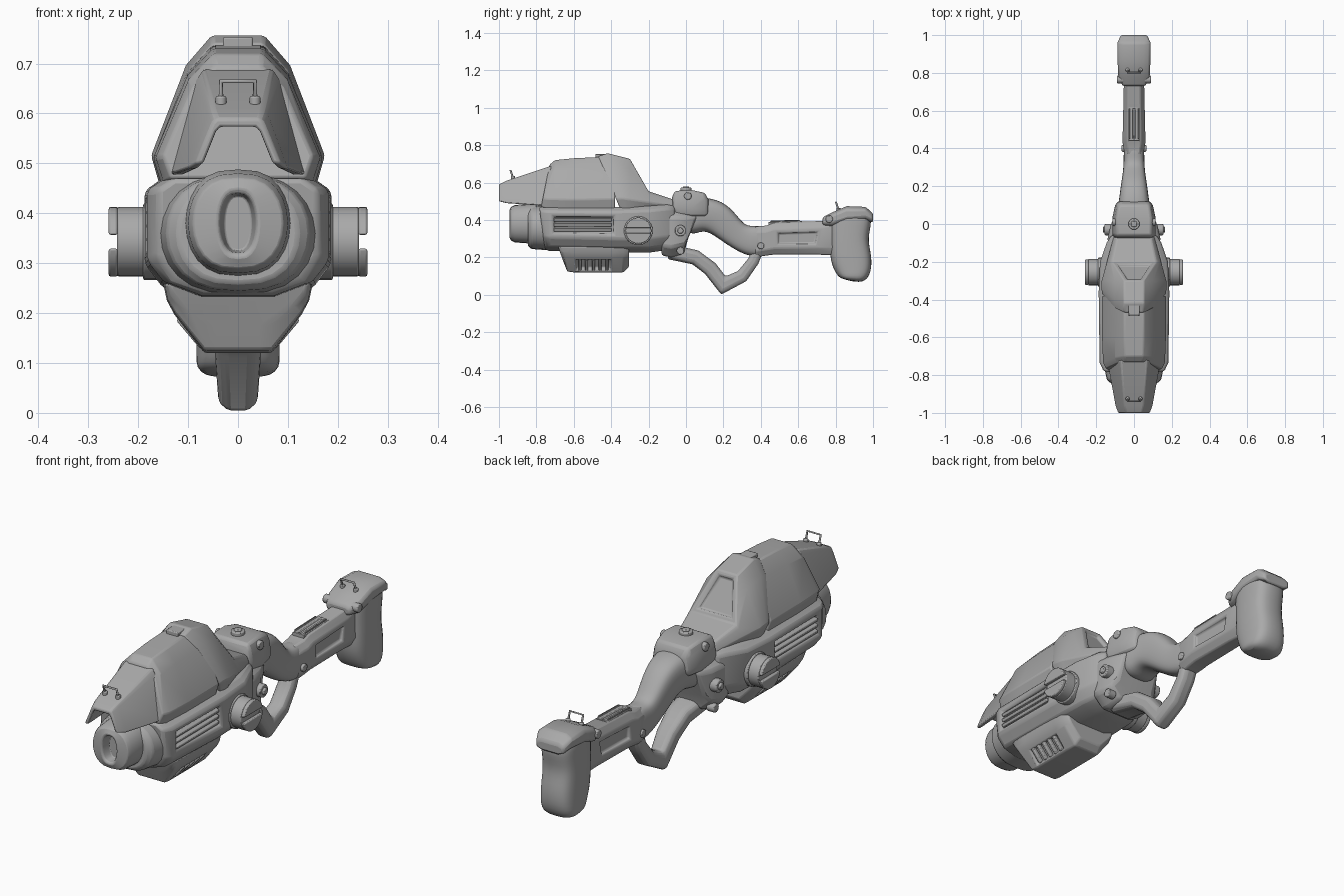
import bpy, bmesh, math
from mathutils import Matrix, Vector

cube = bpy.data.objects.get("Cube")
if cube:
    bpy.data.objects.remove(cube, do_unlink=True)

grey = bpy.data.materials.new("plain_grey")
grey.use_nodes = True
tone = (.4, .4, .4, 1)
grey.diffuse_color = tone
for node in grey.node_tree.nodes:
    if node.type == 'BSDF_PRINCIPLED':
        node.inputs["Base Color"].default_value = tone


def finish(name, bm, bevel=.004, smooth=False, mirror=False):
    """Turn a bmesh into a shaded object with its modifiers."""
    bmesh.ops.recalc_face_normals(bm, faces=bm.faces)
    mesh = bpy.data.meshes.new(name)
    bm.to_mesh(mesh)
    bm.free()
    ob = bpy.data.objects.new(name, mesh)
    bpy.context.collection.objects.link(ob)
    mesh.materials.append(grey)
    bpy.ops.object.select_all(action='DESELECT')
    bpy.context.view_layer.objects.active = ob
    ob.select_set(True)
    bpy.ops.object.shade_smooth_by_angle(angle=math.radians(80 if smooth else 32))
    if mirror:
        ob.modifiers.new("mirror", 'MIRROR')
    if smooth:
        rounding = ob.modifiers.new("rounding", 'SUBSURF')
        rounding.levels = rounding.render_levels = 2
    else:
        edges = ob.modifiers.new("edges", 'BEVEL')
        edges.width, edges.segments, edges.limit_method = bevel, 2, 'ANGLE'
    return ob


def cut(y, low, high, half, lean=0, shape=None):
    """One upright section; lean moves its top along y."""
    return Vector((0, y, low)), Vector((0, y + lean, high)), half, shape


def ring(y, radius, squash=1, middle=.38):
    """One section of a round part along y."""
    return cut(y, middle - radius, middle + radius, radius * squash)


def loft(name, shape, sections, bevel=.006, smooth=False, recess=None, margin=.02, depth=.014):
    """Skin a mirrored half shape through sections; sink the faces picked by recess."""
    bm = bmesh.new()
    rings = []
    for low, high, half, own in sections:
        right = own or shape
        outline = right + [(-x, t) for x, t in reversed(right) if x > .001]
        rings.append([bm.verts.new(low.lerp(high, t) + Vector((x * half, 0, 0)))
                      for x, t in outline])
    for a, b in zip(rings, rings[1:]):
        for i in range(len(a)):
            bm.faces.new((a[i - 1], a[i], b[i], b[i - 1]))
    bm.faces.new(rings[0])
    bm.faces.new(rings[-1])
    bmesh.ops.recalc_face_normals(bm, faces=bm.faces)
    if recess:
        faces = [f for f in bm.faces if recess(f.calc_center_median(), f.normal)]
        for thickness, sink in ((margin, 0), (.006, -depth)):
            bmesh.ops.inset_individual(bm, faces=faces, thickness=thickness, depth=sink,
                                       use_even_offset=True)
    return finish(name, bm, bevel, smooth)


def sweep(name, spine, width, smooth):
    """Loft across a bent spine of (y, z, thickness); width gives the half width at y."""
    points = [Vector((0, y, z)) for y, z, thick in spine]
    sections = []
    for i, point in enumerate(points):
        along = points[min(i + 1, len(points) - 1)] - points[max(i - 1, 0)]
        side = Vector((0, -along.z, along.y)).normalized() * spine[i][-1] / 2
        sections.append((point - side, point + side, width(point.y), None))
    return loft(name, OCTO, sections, bevel=.01, smooth=smooth)


def box(name, centre, size, tilt=0, mirror=False):
    bm = bmesh.new()
    place = Matrix.Translation(centre) @ Matrix.Rotation(tilt, 4, 'Y')
    bmesh.ops.create_cube(bm, size=1, matrix=place @ Matrix.Diagonal((*size, 1)))
    return finish(name, bm, mirror=mirror)


def disc(name, centre, radius, length, upright=False):
    """Round stud; sideways ones are mirrored."""
    bm = bmesh.new()
    turn = Matrix() if upright else Matrix.Rotation(math.pi / 2, 4, 'Y')
    bmesh.ops.create_cone(bm, cap_ends=True, segments=24, radius1=radius, radius2=radius,
                          depth=length, matrix=Matrix.Translation(centre) @ turn)
    return finish(name, bm, mirror=not upright)


def staple(name, y, z, half=.034, height=.04):
    """Small wire handle on two feet."""
    curve = bpy.data.curves.new(name, 'CURVE')
    curve.dimensions, curve.bevel_depth, curve.bevel_resolution = '3D', .005, 2
    line = curve.splines.new('POLY')
    line.points.add(3)
    corners = [(-half, 0), (-half, height), (half, height), (half, 0)]
    for point, (x, up) in zip(line.points, corners):
        point.co = (x, y - up / 3, z + up, 1)
    curve.materials.append(grey)
    bpy.context.collection.objects.link(bpy.data.objects.new(name, curve))
    for x in (-half, half):
        disc(name + "_foot", (x, y, z), .011, .02, upright=True)


# Cross-section halves: (width fraction, height fraction), from top to bottom
turns = [math.pi * i / 12 for i in range(13)]
OVAL = [(max(math.sin(a), 0) ** .75, (1 + math.cos(a)) / 2) for a in turns]
OCTO = [(.6, 1), (1, .8), (1, .2), (.6, 0)]
VISOR = [(.5, 1), (.6, .9), (1, 0), (.8, 0), (.5, .7), (.4, .8)]
SHELL = [(.3, 1), (.6, .8), (1, .2), (.9, 0)]
SLOPE = [(.8, 1), (.9, .8), (1, .3), (.9, 0)]
HULL = [(.8, 1), (1, .9), (1, .3), (.8, .1), (.4, 0)]
KEEL = [(1, 1), (.95, .75), (.85, .55), (.45, 0), (.3, 0)]

# Front visor, upper shell and rear canopy
loft("front_visor", VISOR, [cut(-1, .5, .59, .086), cut(-.96, .49, .61, .1),
                            cut(-.74, .475, .69, .14, lean=.02)])
loft("upper_shell", SHELL, [cut(-.775, .47, .695, .15, lean=.045),
                            cut(-.74, .46, .72, .165, lean=.04),
                            cut(-.6, .455, .73, .17), cut(-.38, .455, .74, .17)])
loft("rear_canopy", SHELL, [cut(-.35, .455, .74, .168, lean=-.12),
                            cut(-.32, .455, .757, .174, lean=-.1), cut(-.3, .455, .727, .172),
                            cut(-.2, .47, .553, .145, shape=SLOPE),
                            cut(-.07, .46, .51, .11, shape=SLOPE)],
     recess=lambda c, n: abs(c.x) < .01 and -.29 < c.y < -.21 and n.z > 0)
box("canopy_spine", (0, -.45, .738), (.06, .07, .03))

# Muzzle with a sunken slot, and the collar behind it
loft("muzzle", OVAL, [ring(-.9, .055, .5), ring(-.94, .06, .6), ring(-.945, .07, .6),
                      ring(-.935, .09), ring(-.915, .1), ring(-.8, .108)], bevel=.003)
loft("collar", OVAL, [ring(-.845, .1, 1.2, .36), ring(-.825, .115, 1.25, .36),
                      ring(-.7, .125, 1.35, .36)])

# Lower hull with sunken side vents
loft("lower_hull", HULL, [cut(-.755, .245, .47, .16, lean=-.03), cut(-.735, .235, .47, .182),
                          cut(-.36, .225, .47, .187), cut(-.2, .225, .475, .18),
                          cut(-.1, .24, .485, .145), cut(-.06, .26, .48, .12)], bevel=.01,
     recess=lambda c, n: abs(n.x) > .9 and -.7 < c.y < -.4, margin=.026, depth=.022)
for k in range(3):
    box("vent_slat", (.172, -.552, .347 + .027 * k), (.022, .31, .016), tilt=.35, mirror=True)

# Keel below the hull, with ribbed slots
loft("keel", KEEL, [cut(-.655, .175, .26, .14, lean=-.03), cut(-.635, .125, .26, .148, lean=-.03),
                    cut(-.6, .12, .26, .15), cut(-.39, .12, .26, .15),
                    cut(-.335, .12, .26, .148), cut(-.305, .15, .25, .13)],
     recess=lambda c, n: -.55 < c.y < -.42 and .14 < c.z < .19, margin=.012, depth=.02)
for k in range(5):
    box("keel_rib", (.092, -.567 + .036 * k, .163), (.075, .016, .02), tilt=-.87, mirror=True)

# Side knobs: a drum ending in two half discs around a slot
knob_y, knob_z, knob_radius = -.255, .343, .07
disc("knob_seat", (.17, knob_y, knob_z), knob_radius * 1.1, .04)
disc("knob_drum", (.2, knob_y, knob_z), knob_radius, .084)
for side in (-1, 1):
    bm = bmesh.new()
    arc = [.2 + (math.pi - .4) * i / 12 for i in range(13)]
    rim = [(.241, knob_y + knob_radius * math.cos(a), knob_z + side * knob_radius * math.sin(a))
           for a in arc]
    face = bm.faces.new([bm.verts.new(p) for p in rim])
    grown = bmesh.ops.extrude_face_region(bm, geom=[face])["geom"]
    bmesh.ops.translate(bm, vec=(.018, 0, 0),
                        verts=[v for v in grown if isinstance(v, bmesh.types.BMVert)])
    finish("knob_half", bm, mirror=True)

# Rear joint, sight block and screws
loft("rear_joint", OCTO, [cut(-.13, .21, .47, .13), cut(-.08, .2, .47, .14),
                          cut(-.01, .22, .46, .125), cut(0, .27, .45, .1, lean=.07)], bevel=.012)
loft("sight_block", SLOPE, [cut(-.075, .44, .52, .1), cut(-.06, .43, .555, .115),
                            cut(.03, .42, .56, .115), cut(.1, .42, .545, .1),
                            cut(.12, .43, .51, .085)], bevel=.01)
for radius, height in ((.03, .563), (.017, .57)):
    disc("sight_screw", (0, 0, height), radius, .02, upright=True)
for name, centre, radius in (("side_screw", (.095, .01, .528), .02),
                             ("joint_pivot", (.135, -.03, .343), .03),
                             ("joint_pivot_head", (.145, -.03, .343), .016),
                             ("guard_front_bolt", (.115, -.03, .235), .02),
                             ("guard_rear_bolt", (.045, .4, .262), .018),
                             ("cap_bolt", (.07, .765, .405), .02)):
    disc(name, centre, radius, .04)

# Grip neck and trigger guard
sweep("grip_neck", [(-.03, .4, .2), (.07, .435, .19), (.16, .42, .19), (.22, .365, .16),
                    (.28, .31, .14), (.35, .285, .17), (.44, .285, .17)],
      lambda y: .055 + .15 * max(.3 - y, 0), smooth=True)
sweep("trigger_guard", [(-.09, .23, .08), (.05, .2, .08), (.13, .14, .08), (.2, .05, .1),
                        (.3, .1, .07), (.36, .18, .06), (.4, .28, .06)],
      lambda y: .04 + .1 * max(.2 - y, 0), smooth=False)

# Stock with sunken side panels, butt and cap
loft("stock", OCTO, [cut(.37, .2, .365, .05), cut(.43, .21, .37, .06), cut(.47, .215, .385, .06),
                     cut(.7, .215, .395, .054, lean=.04), cut(.82, .21, .42, .054)],
     recess=lambda c, n: abs(n.x) > .9 and .5 < c.y < .7)
loft("stock_rail", OCTO, [cut(.44, .37, .39, .03), cut(.62, .375, .395, .03)], bevel=.003,
     recess=lambda c, n: n.z > .9, margin=.009, depth=.008)
sweep("butt", [(.89, .07, .12), (.9, .11, .19), (.88, .2, .23), (.87, .3, .2),
               (.88, .4, .24), (.88, .45, .18)], lambda y: .085, smooth=True)
loft("butt_cap", OCTO, [cut(.73, .37, .415, .06), cut(.78, .365, .44, .083),
                        cut(.86, .39, .474, .087), cut(.96, .4, .47, .087),
                        cut(1, .385, .435, .07)], bevel=.01)

# Wire handles
staple("visor_handle", -.925, .625)
staple("stock_handle", .815, .455)
